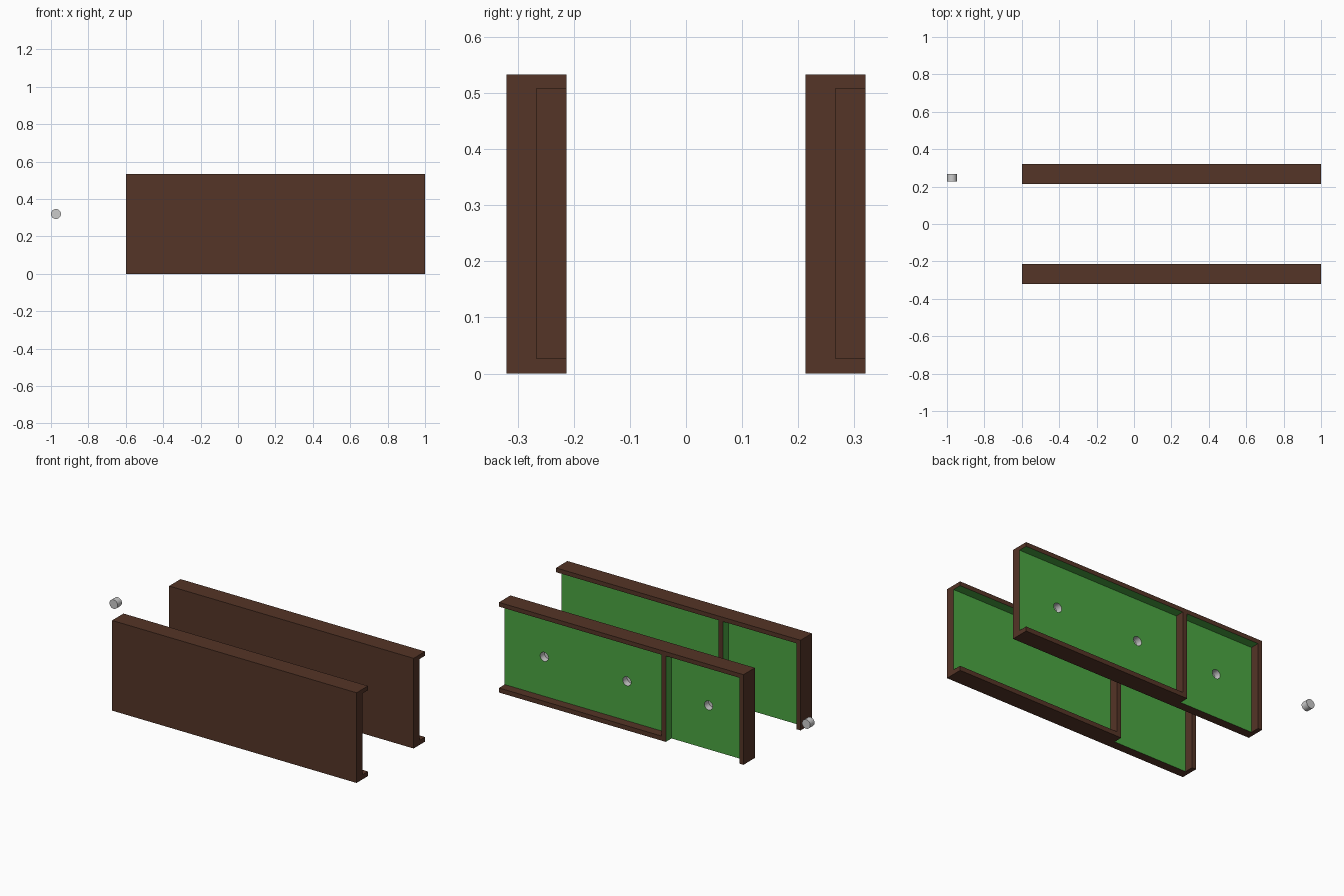
import bpy, bmesh, math
from mathutils import Matrix

if "Cube" in bpy.data.objects:
    bpy.data.objects.remove(bpy.data.objects["Cube"])


def material(name, rgb):
    m = bpy.data.materials.new(name)
    m.diffuse_color = (*rgb, 1)
    m.use_nodes = True
    m.node_tree.nodes["Principled BSDF"].inputs["Base Color"].default_value = m.diffuse_color
    return m


brown = material("brown_wood", (0.09, 0.035, 0.02))
green = material("green_lining", (0.07, 0.38, 0.055))
grey = material("grey_plain", (0.8, 0.8, 0.8))

DEPTH = 0.0533                              # slab thickness and rail height
XS = [-0.6, -0.573, -0.092, -0.063, 1.0]    # end post, small bay, divider, large bay
ZS = [0.0, 0.027, 0.508, 0.5333]            # bottom rail, bay, top rail
BAYS = {(1, 0), (1, 1), (3, 1)}             # recessed green cells


def add_object(name, bm, mats):
    me = bpy.data.meshes.new(name)
    bm.to_mesh(me)
    bm.free()
    for m in mats:
        me.materials.append(m)
    ob = bpy.data.objects.new(name, me)
    bpy.context.collection.objects.link(ob)
    return ob


def raise_faces(bm, faces):
    # extrude a patch towards the back, return the moved faces
    new = bmesh.ops.extrude_face_region(bm, geom=faces)["geom"]
    verts = [g for g in new if isinstance(g, bmesh.types.BMVert)]
    bmesh.ops.translate(bm, verts=verts, vec=(0, DEPTH, 0))
    return [g for g in new if isinstance(g, bmesh.types.BMFace)]


def tray_panel(name, y):
    bm = bmesh.new()
    grid = [[bm.verts.new((x, y, z)) for z in ZS] for x in XS]
    cells = [bm.faces.new((grid[i][k], grid[i][k + 1], grid[i + 1][k + 1], grid[i + 1][k]))
             for i in range(len(XS) - 1) for k in range(len(ZS) - 1)]
    rails = []
    for f in raise_faces(bm, cells):
        c = f.calc_center_median()
        i = sum(c.x > x for x in XS) - 1
        k = sum(c.z > z for z in ZS) - 1
        if (i, k) in BAYS:
            f.material_index = 1
        else:
            rails.append(f)
    raise_faces(bm, rails)
    bmesh.ops.recalc_face_normals(bm, faces=bm.faces)
    bmesh.ops.dissolve_limit(bm, angle_limit=0.01, verts=bm.verts,
                             edges=bm.edges, delimit={'MATERIAL'})
    return add_object(name, bm, [brown, green])


def peg(name, x, y0, y1, z, mats):
    bm = bmesh.new()
    bmesh.ops.create_cone(bm, cap_ends=True, segments=32, radius1=0.0267, radius2=0.0267,
                          depth=y1 - y0,
                          matrix=Matrix.Translation((x, (y0 + y1) / 2, z))
                          @ Matrix.Rotation(math.pi / 2, 4, 'X'))
    for f in bm.faces:
        f.smooth = len(f.verts) == 4
    for e in bm.edges:
        e.smooth = all(len(f.verts) == 4 for f in e.link_faces)
    return add_object(name, bm, mats)


# two tray panels, both opening towards the back
tray_panel("front_panel", -0.32)
back = tray_panel("back_panel", 0.2133)

# round blind holes in the back panel, with grey walls
for n, x in enumerate((0.741, 0.2, -0.334)):
    cutter = peg(f"hole_cutter_{n + 1}", x, 0.227, 0.30, 0.26, [grey])
    cutter.hide_render = True
    cutter.hide_viewport = True
    mod = back.modifiers.new(f"hole_{n + 1}", 'BOOLEAN')
    mod.operation = 'DIFFERENCE'
    mod.solver = 'EXACT'
    mod.material_mode = 'TRANSFER'
    mod.object = cutter

# loose round peg beside the panels
peg("loose_peg", -0.9733, 0.227, 0.267, 0.32, [])
